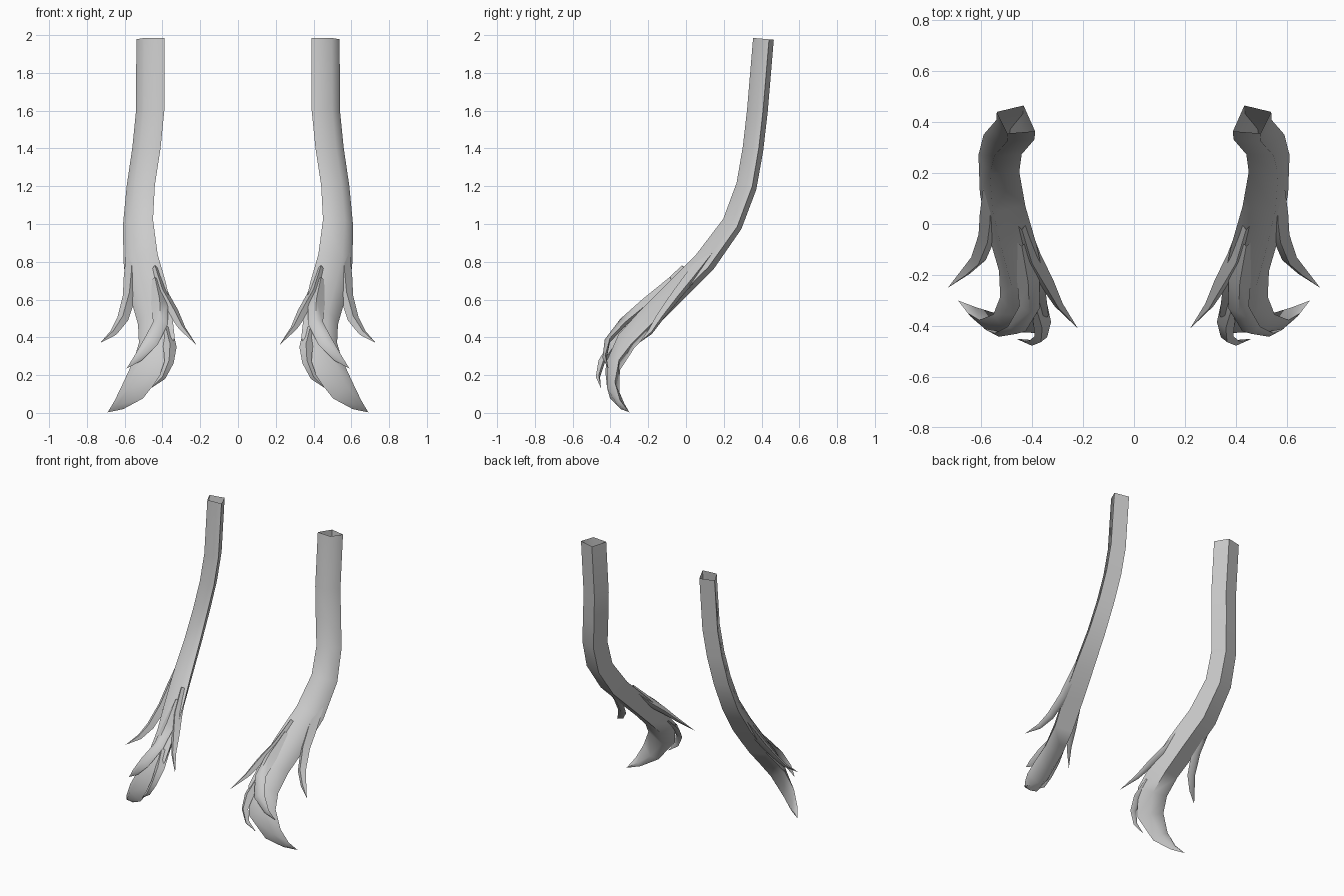
import bpy, bmesh, math
from mathutils import Vector

cube = bpy.data.objects.get("Cube")
if cube:
    bpy.data.objects.remove(cube, do_unlink=True)

# Single flat grey
grey = bpy.data.materials.new("light grey")
grey.use_nodes = True
colour = (0.6, 0.6, 0.6, 1)
grey.diffuse_color = colour
grey.node_tree.nodes["Principled BSDF"].inputs["Base Color"].default_value = colour

# Skewed four-sided lock section: outer, back, inner, front corners (width, thickness)
SECTION = [(0.5, 0.27), (-0.2, 0.5), (-0.5, -0.42), (0.22, -0.5)]
# Thin leaf section for the loose strands
LEAF = [(0.5, 0.1), (0.0, 0.4), (-0.5, 0.1), (0.0, -0.5)]


def lock(name, rows, section, mirror, side=(1, 0, 0)):
    """Loft a section along rows of (x, y, z, width, thickness), ending in a point."""
    pts = [Vector(r[:3]) for r in rows]
    bm = bmesh.new()
    rings = []
    for i, row in enumerate(rows[:-1]):
        tangent = (pts[i + 1] - pts[max(i - 1, 0)]).normalized()
        across = Vector(side)
        across = (across - tangent * across.dot(tangent)).normalized()
        back = across.cross(tangent)
        rings.append([bm.verts.new(pts[i] + across * u * row[3] + back * v * row[4])
                      for u, v in section])
    n = len(section)
    for a, b in zip(rings, rings[1:]):
        for j in range(n):
            k = (j + 1) % n
            bm.faces.new((a[j], a[k], b[k], b[j]))
    tip = bm.verts.new(pts[-1])
    for j in range(n):
        bm.faces.new((rings[-1][j], rings[-1][(j + 1) % n], tip))
    if mirror:
        for v in bm.verts:
            v.co.x = -v.co.x
    bmesh.ops.recalc_face_normals(bm, faces=bm.faces)
    mesh = bpy.data.meshes.new(name)
    bm.to_mesh(mesh)
    bm.free()
    mesh.materials.append(grey)
    obj = bpy.data.objects.new(name, mesh)
    bpy.context.collection.objects.link(obj)
    bpy.ops.object.select_all(action='DESELECT')
    obj.select_set(True)
    bpy.context.view_layer.objects.active = obj
    bpy.ops.object.shade_smooth_by_angle(angle=math.radians(70))


# Long main lock, open at the top, curling outward and back at the tip
MAIN = [(.463, .41, 1.98, .15, .11), (.465, .378, 1.6, .15, .11),
        (.485, .355, 1.4, .15, .11), (.515, .32, 1.2, .15, .11),
        (.53, .245, 1.0, .16, .11), (.515, .10, .8, .18, .12),
        (.475, -.06, .64, .19, .12), (.44, -.2, .5, .18, .12),
        (.43, -.315, .38, .19, .11), (.47, -.385, .25, .18, .08),
        (.555, -.385, .12, .13, .06), (.63, -.345, .045, .06, .035),
        (.69, -.30, .003, 0, 0)]
# Flick on the outer side
OUTER = [(.56, .15, .87, .06, .06), (.565, .03, .72, .08, .07),
         (.575, -.05, .62, .07, .06), (.61, -.14, .5, .06, .045),
         (.66, -.19, .425, .04, .03), (.73, -.25, .37, 0, 0)]
# Flick on the inner side
INNER = [(.44, .0, .76, .05, .06), (.40, -.13, .63, .07, .07),
         (.345, -.23, .54, .06, .05), (.295, -.32, .45, .035, .03),
         (.22, -.41, .36, 0, 0)]
# Loose strand lying over the front
FRONT = [(.44, -.07, .70, .05, .05), (.415, -.21, .58, .09, .06),
         (.41, -.33, .48, .08, .05), (.46, -.415, .38, .08, .035),
         (.53, -.43, .29, .045, .025), (.59, -.41, .235, 0, 0)]
# Small hooked strand beneath the front
HOOK = [(.385, -.30, .44, .08, .07), (.36, -.39, .35, .07, .05),
        (.365, -.445, .27, .05, .04), (.40, -.465, .19, .035, .025),
        (.462, -.45, .13, 0, 0)]

for label, mirror in (("left", False), ("right", True)):
    lock(label + "_main_lock", MAIN, SECTION, mirror)
    lock(label + "_outer_strand", OUTER, LEAF, mirror)
    lock(label + "_inner_strand", INNER, LEAF, mirror)
    lock(label + "_front_strand", FRONT, LEAF, mirror)
    lock(label + "_hook_strand", HOOK, LEAF, mirror)
